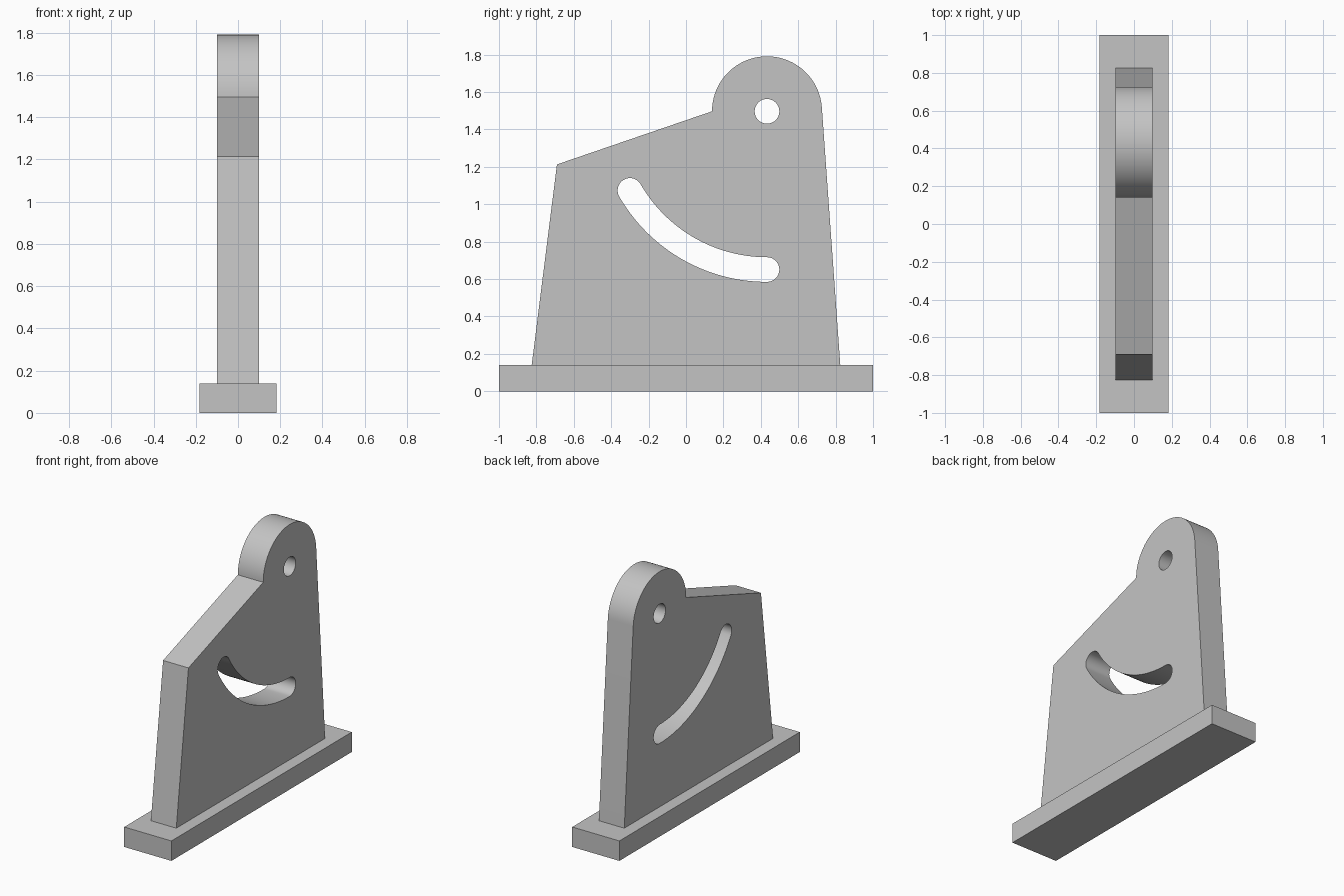
import bpy, bmesh
from math import radians, sin, cos
from mathutils import Matrix

cube = bpy.data.objects.get("Cube")
if cube:
    bpy.data.objects.remove(cube, do_unlink=True)

GREY = (0.55, 0.55, 0.55, 1)
grey = bpy.data.materials.new("plain grey")
grey.use_nodes = True
grey.diffuse_color = GREY
grey.node_tree.nodes["Principled BSDF"].inputs["Base Color"].default_value = GREY

PIVOT = (0.433, 1.497)
HOLE_R = 0.066
SLOT_R = 0.846
BASE_TOP = 0.14


def arc(centre, radius, start, end, steps):
    """Points along an arc, angles in degrees."""
    angles = [radians(start + (end - start) * i / steps) for i in range(steps + 1)]
    return [(centre[0] + radius * cos(a), centre[1] + radius * sin(a)) for a in angles]


def add_object(name, mesh):
    obj = bpy.data.objects.new(name, mesh)
    bpy.context.collection.objects.link(obj)
    mesh.materials.clear()
    mesh.materials.append(grey)
    return obj


def extrude_profile(name, loops, half_width):
    """Fill closed loops drawn in y and z, with inner loops as holes, and thicken along x."""
    curve = bpy.data.curves.new(name + "_profile", "CURVE")
    curve.dimensions = "2D"
    curve.fill_mode = "BOTH"
    curve.extrude = half_width
    for loop in loops:
        spline = curve.splines.new("POLY")
        spline.points.add(len(loop) - 1)
        for point, (y, z) in zip(spline.points, loop):
            point.co = (y, z, 0, 1)
        spline.use_cyclic_u = True
    helper = bpy.data.objects.new(name + "_profile", curve)
    bpy.context.collection.objects.link(helper)
    mesh = bpy.data.meshes.new_from_object(helper)
    bpy.data.objects.remove(helper, do_unlink=True)
    bpy.data.curves.remove(curve)

    # Stand the flat profile upright and weld its caps to its walls
    mesh.transform(Matrix(((0, 0, 1, 0), (1, 0, 0, 0), (0, 1, 0, 0), (0, 0, 0, 1))))
    bm = bmesh.new()
    bm.from_mesh(mesh)
    bmesh.ops.remove_doubles(bm, verts=bm.verts, dist=0.0001)
    bmesh.ops.recalc_face_normals(bm, faces=bm.faces)
    bm.to_mesh(mesh)
    bm.free()
    return add_object(name, mesh)


# Base slab
bm = bmesh.new()
bmesh.ops.create_cube(bm, size=1, matrix=Matrix.Translation((0, 0, BASE_TOP / 2))
                      @ Matrix.Diagonal((0.366, 2, BASE_TOP, 1)))
base_mesh = bpy.data.meshes.new("base")
bm.to_mesh(base_mesh)
bm.free()
add_object("base", base_mesh)

# Upright plate outline with rounded pivot lug
outline = [(-0.825, BASE_TOP), (0.825, BASE_TOP)]
outline += arc(PIVOT, 0.294, 4, 180, 48)
outline.append((-0.69, 1.213))

# Pivot hole
hole = arc(PIVOT, HOLE_R, 0, 360, 40)[:-1]

# Curved slot with round ends, centred on the pivot
low_end, = arc(PIVOT, SLOT_R, 270, 270, 1)[:1]
high_end, = arc(PIVOT, SLOT_R, 210, 210, 1)[:1]
slot = arc(PIVOT, SLOT_R + HOLE_R, 210, 270, 36)
slot += arc(low_end, HOLE_R, -90, 90, 18)[1:]
slot += arc(PIVOT, SLOT_R - HOLE_R, 270, 210, 36)[1:]
slot += arc(high_end, HOLE_R, 30, 210, 18)[1:-1]

plate = extrude_profile("slotted_plate", [outline, hole, slot], 0.0985)

# Smooth the round walls and keep the edges crisp
bpy.ops.object.select_all(action="DESELECT")
plate.select_set(True)
bpy.context.view_layer.objects.active = plate
bpy.ops.object.shade_smooth_by_angle(angle=radians(30))
